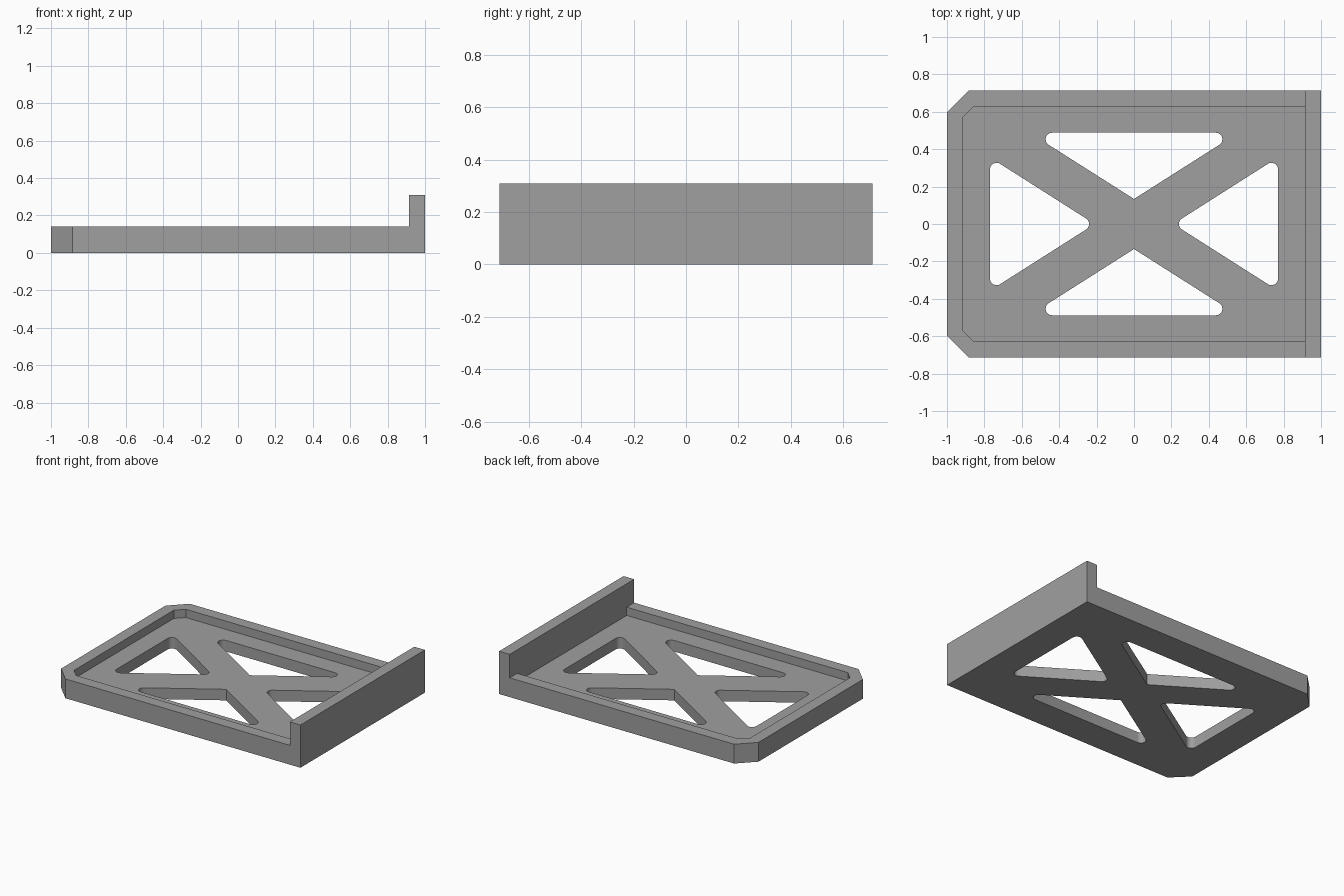
import bpy, bmesh, math
from mathutils import Vector

if "Cube" in bpy.data.objects:
    bpy.data.objects.remove(bpy.data.objects["Cube"])

FLOOR, RIM, WALL = 0.08, 0.14, 0.31   # heights of floor, rim and end wall
INNER = 0.915                         # inner face of rim and end wall

grey = bpy.data.materials.new("grey")
grey.diffuse_color = (0.35, 0.35, 0.35, 1)
grey.use_nodes = True
grey.node_tree.nodes["Principled BSDF"].inputs["Base Color"].default_value = grey.diffuse_color


def prism(name, pts, z0, z1):
    """Closed prism over a counter-clockwise outline."""
    bm = bmesh.new()
    face = bm.faces.new([bm.verts.new((p[0], p[1], z0)) for p in pts])
    top = bmesh.ops.extrude_face_region(bm, geom=[face])["geom"]
    bmesh.ops.translate(bm, vec=(0, 0, z1 - z0),
                        verts=[v for v in top if isinstance(v, bmesh.types.BMVert)])
    bmesh.ops.recalc_face_normals(bm, faces=bm.faces)
    me = bpy.data.meshes.new(name)
    bm.to_mesh(me)
    bm.free()
    me.materials.append(grey)
    ob = bpy.data.objects.new(name, me)
    bpy.context.collection.objects.link(ob)
    return ob


def rounded(corners, steps=8):
    """Outline from (x, y, radius) corners with filleted arcs."""
    out = []
    for i, (x, y, r) in enumerate(corners):
        p = Vector((x, y))
        if r == 0:
            out.append(p)
            continue
        a = (Vector(corners[i - 1][:2]) - p).normalized()
        b = (Vector(corners[(i + 1) % len(corners)][:2]) - p).normalized()
        half = a.angle(b) / 2
        centre = p + (a + b).normalized() * (r / math.sin(half))
        start = p + a * (r / math.tan(half)) - centre
        end = p + b * (r / math.tan(half)) - centre
        sweep = math.pi - 2 * half
        for k in range(steps + 1):
            t = k / steps
            out.append(centre + (start * math.sin((1 - t) * sweep)
                                 + end * math.sin(t * sweep)) / math.sin(sweep))
    return out


def clipped(x0, x1, y, c):
    """Rectangle with both left corners chamfered."""
    return [(x0 + c, -y), (x1, -y), (x1, y), (x0 + c, y), (x0, y - c), (x0, -y + c)]


# Tray body with full-height block, cut down by the shapes below
tray = prism("tray", clipped(-1, 1, 0.713, 0.115), 0, WALL)

cutters = [
    # clearance above the rim, leaving the end wall
    prism("rim_cutter", [(-1.2, -1), (INNER, -1), (INNER, 1), (-1.2, 1)], RIM, 0.6),
    # recessed floor inside the rim
    prism("pocket_cutter", clipped(-INNER, INNER, 0.628, 0.057), FLOOR, 0.5),
]

# Four triangular openings that leave a cross brace
R = 0.035
long_tri = [(0, 0.134, 0), (0.558, 0.488, R), (-0.558, 0.488, R)]
side_tri = [(0.21, 0, R), (0.77, -0.356, R), (0.77, 0.356, R)]
for s in (1, -1):
    for tri in (long_tri, side_tri):
        pts = rounded([(s * x, s * y, r) for x, y, r in tri])
        cutters.append(prism("opening_cutter", pts, -0.2, 0.45))

for c in cutters:
    c.hide_render = True
    mod = tray.modifiers.new(c.name, "BOOLEAN")
    mod.operation = "DIFFERENCE"
    mod.solver = "EXACT"
    mod.object = c

# Bake the cuts and drop the helpers
deps = bpy.context.evaluated_depsgraph_get()
tray.data = bpy.data.meshes.new_from_object(tray.evaluated_get(deps))
tray.modifiers.clear()
for c in cutters:
    bpy.data.objects.remove(c)

# Smooth the rounded corners only
bpy.context.view_layer.objects.active = tray
tray.select_set(True)
bpy.ops.object.shade_smooth_by_angle(angle=math.radians(25))
